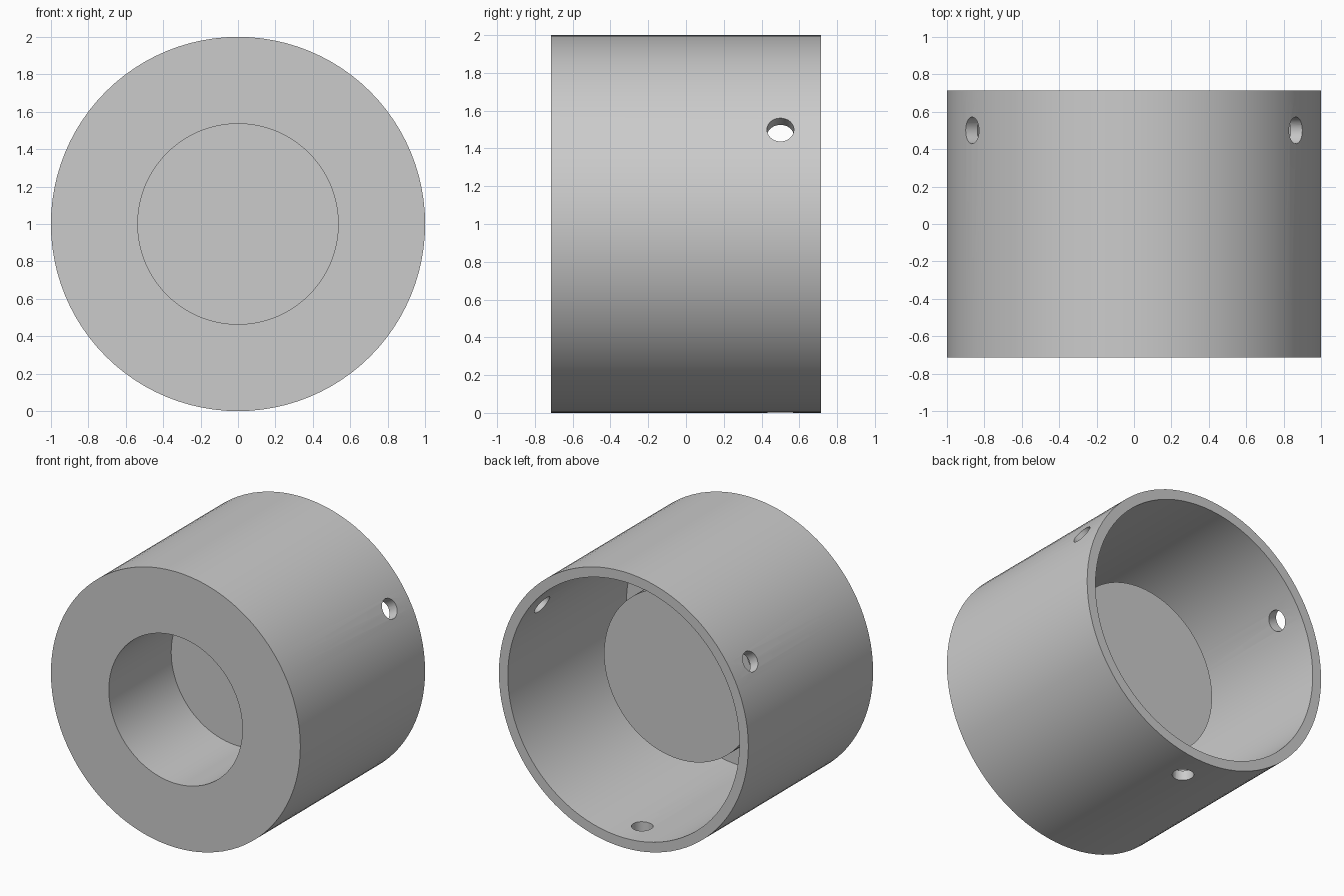
import bpy, bmesh, math
from mathutils import Matrix, Vector

cube = bpy.data.objects.get("Cube")
if cube:
    bpy.data.objects.remove(cube)

UNIT = 1 / 14            # wall thickness, the module for every dimension
SEGMENTS = 96
CENTRE = Vector((0, 0, 1))

grey = bpy.data.materials.new("plain grey")
grey.use_nodes = True
colour = (0.6, 0.6, 0.6, 1)
grey.diffuse_color = colour
grey.node_tree.nodes["Principled BSDF"].inputs["Base Color"].default_value = colour


def add_object(name, bm):
    bmesh.ops.recalc_face_normals(bm, faces=bm.faces)
    mesh = bpy.data.meshes.new(name)
    bm.to_mesh(mesh)
    bm.free()
    mesh.materials.append(grey)
    obj = bpy.data.objects.new(name, mesh)
    bpy.context.collection.objects.link(obj)
    return obj


# Lathed housing: front socket, outer wall, rear cup and raised inner boss
profile = [(0, 0), (7.5, 0), (7.5, -10), (14, -10), (14, 10),
           (13, 10), (13, -9), (8.5, -9), (8.5, 1), (0, 1)]
bm = bmesh.new()
verts = [bm.verts.new((r * UNIT, y * UNIT, 1)) for r, y in profile]
edges = [bm.edges.new(pair) for pair in zip(verts, verts[1:])]
bmesh.ops.spin(bm, geom=verts + edges, cent=CENTRE, axis=(0, 1, 0),
               angle=math.tau, steps=SEGMENTS, use_merge=False)
bmesh.ops.remove_doubles(bm, verts=bm.verts, dist=1e-4)
housing = add_object("housing", bm)

# Three radial screw holes near the rear rim
bm = bmesh.new()
for degrees in (30, 150, 270):
    a = math.radians(degrees)
    out = Vector((math.cos(a), 0, math.sin(a)))
    place = Matrix.Translation(CENTRE + out + Vector((0, 7 * UNIT, 0)))
    turn = out.to_track_quat('Z', 'Y').to_matrix().to_4x4()
    bmesh.ops.create_cone(bm, cap_ends=True, segments=32, radius1=UNIT,
                          radius2=UNIT, depth=0.4, matrix=place @ turn)
cutter = add_object("hole_cutter", bm)

cut = housing.modifiers.new("screw holes", 'BOOLEAN')
cut.operation = 'DIFFERENCE'
cut.solver = 'EXACT'
cut.object = cutter
bpy.ops.object.select_all(action='DESELECT')
bpy.context.view_layer.objects.active = housing
housing.select_set(True)
bpy.ops.object.modifier_apply(modifier=cut.name)
bpy.data.objects.remove(cutter)
bpy.ops.object.shade_smooth_by_angle(angle=math.radians(30))
